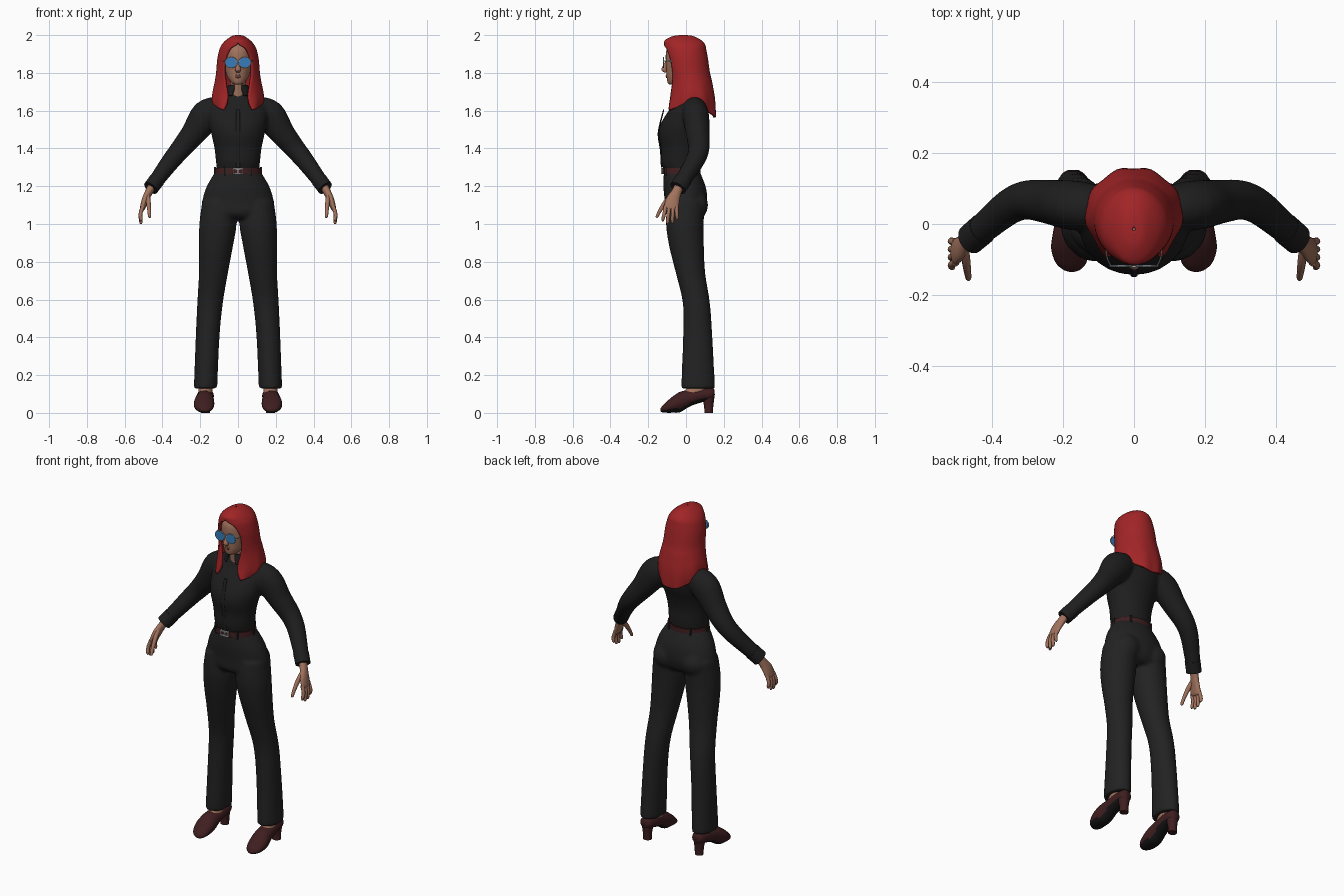
import bpy, bmesh, math
from mathutils import Vector

cube = bpy.data.objects.get("Cube")
if cube:
    bpy.data.objects.remove(cube, do_unlink=True)


def material(name, r, g, b):
    m = bpy.data.materials.new(name)
    m.use_nodes = True
    m.diffuse_color = (r, g, b, 1)
    m.node_tree.nodes["Principled BSDF"].inputs["Base Color"].default_value = (r, g, b, 1)
    return m


SHIRT = material("shirt black", .013, .013, .013)
PANTS = material("trouser black", .016, .016, .016)
SKIN = material("skin", .36, .17, .11)
HAIR = material("hair red", .36, .018, .02)
LEATHER = material("dark red leather", .05, .013, .014)
SOLE = material("sole black", .008, .008, .009)
LENS = material("lens blue", .04, .2, .48)
SILVER = material("silver", .5, .5, .5)
LIP = material("lip", .24, .09, .07)

UP, FORE = Vector((0, 0, 1)), Vector((0, 1, 0))


def smooth_rows(rows, steps):
    """Catmull-Rom interpolation through rows of numbers."""
    out = []
    for i in range(len(rows) - 1):
        quad = [rows[max(0, i - 1)], rows[i], rows[i + 1], rows[min(len(rows) - 1, i + 2)]]
        for k in range(steps):
            t = k / steps
            out.append([b + t / 2 * (c - a + t * (2 * a - 5 * b + 4 * c - d + t * (3 * (b - c) + d - a)))
                        for a, b, c, d in zip(*quad)])
    return out + [list(rows[-1])]


def tube(bm, rows, axis=None, steps=4, n=24):
    """Closed loft through rows (x, y, z, half width, half depth)."""
    rows = smooth_rows(rows, steps)
    pts = [Vector(r[:3]) for r in rows]
    rings = []
    for i, (p, r) in enumerate(zip(pts, rows)):
        t = axis or (pts[min(i + 1, len(pts) - 1)] - pts[max(i - 1, 0)]).normalized()
        u = (Vector((1, 0, 0)) - t * t.x).normalized()
        v = t.cross(u)
        angles = [math.tau * k / n for k in range(n)]
        rings.append([bm.verts.new(p + u * r[3] * math.cos(a) + v * r[4] * math.sin(a)) for a in angles])
    for a, b in zip(rings, rings[1:]):
        for k in range(n):
            bm.faces.new((a[k], a[(k + 1) % n], b[(k + 1) % n], b[k]))
    bm.faces.new(rings[0])
    bm.faces.new(rings[-1])


def finish(name, bm, mats, voxel=0, angle=50, fix=True):
    if fix:
        bmesh.ops.recalc_face_normals(bm, faces=bm.faces)
    me = bpy.data.meshes.new(name)
    bm.to_mesh(me)
    bm.free()
    for m in mats:
        me.materials.append(m)
    me.polygons.foreach_set("use_smooth", [True] * len(me.polygons))
    me.set_sharp_from_angle(angle=math.radians(angle))
    ob = bpy.data.objects.new(name, me)
    bpy.context.collection.objects.link(ob)
    if voxel:
        r = ob.modifiers.new("Blend", "REMESH")
        r.mode, r.voxel_size, r.use_smooth_shade = "VOXEL", voxel, True
        s = ob.modifiers.new("Soften", "SMOOTH")
        s.factor, s.iterations = .5, 4
    return ob


def part(name, rows, mat, **kw):
    bm = bmesh.new()
    tube(bm, rows, **kw)
    return finish(name, bm, [mat])


def box(name, loc, size, mat):
    bm = bmesh.new()
    bmesh.ops.create_cube(bm, size=1)
    for v in bm.verts:
        v.co = Vector(loc) + Vector(a * b for a, b in zip(v.co, size))
    return finish(name, bm, [mat])


def mirrored(rows, s):
    return [(s * r[0], *r[1:]) for r in rows]


def stack(rows):
    """Rows (z, y, half width, half depth) standing on the centre line."""
    return [(0, y, z, a, b) for z, y, a, b in rows]


def open_shell(name, rows, mat, thick, wave=0, n=56):
    """Shell open at the front: rows (z, y, half width, half depth, half gap)."""
    bm = bmesh.new()
    rings = []
    for z, cy, rx, ry, gap in smooth_rows(rows, 4):
        a0 = math.asin(min(1, max(0, gap) / rx))
        w = wave * min(1, max(0, (1.76 - z) / .13))
        ring = []
        for k in range(n + 1):
            t = a0 + (math.tau - 2 * a0) * k / n
            c = math.cos(t)
            f = 1 + .025 * w * math.cos(9 * t)
            drop = w * c * c * (.03 if c > 0 else .06)
            ring.append(bm.verts.new((rx * f * math.sin(t), cy - ry * f * c, z - drop)))
        rings.append(ring)
    for a, b in zip(rings, rings[1:]):
        for k in range(n):
            bm.faces.new((a[k], b[k], b[k + 1], a[k + 1]))
    bmesh.ops.remove_doubles(bm, verts=bm.verts, dist=.0004)
    ob = finish(name, bm, [mat], fix=False, angle=70)
    s = ob.modifiers.new("Thickness", "SOLIDIFY")
    s.thickness, s.offset = thick, -1


# Trousers: hips, seat and flared legs blended together
bm = bmesh.new()
tube(bm, stack([(1.29, -.025, .112, .092), (1.2, -.008, .166, .112), (1.12, 0, .19, .113),
                (1.06, -.005, .19, .105), (1.03, -.005, .16, .08)]), axis=UP)
leg = [(.1, 0, 1.12, .09, .1), (.106, -.006, 1.0, .099, .1), (.117, .003, .88, .09, .092),
       (.13, .024, .74, .077, .078), (.148, .055, .58, .068, .072), (.161, .062, .4, .063, .078),
       (.172, .064, .13, .062, .09)]
for s in (1, -1):
    tube(bm, mirrored(leg, s), axis=UP)
    tube(bm, mirrored([(.085, .05, 1.02, .02, .02), (.09, .055, 1.06, .065, .052),
                       (.09, .055, 1.12, .07, .06), (.085, .045, 1.19, .03, .03)], s), axis=UP)
finish("trousers", bm, [PANTS], voxel=.01)

# Shirt: torso and sleeves blended together
bm = bmesh.new()
tube(bm, stack([(1.28, -.025, .112, .092), (1.33, -.03, .117, .101), (1.4, -.03, .125, .102),
                (1.47, -.028, .14, .116), (1.53, -.012, .154, .122), (1.6, .015, .16, .107),
                (1.65, .03, .135, .085), (1.69, .028, .08, .066), (1.71, .02, .05, .05)]), axis=UP)
sleeve = [(.09, .045, 1.615, .065, .06), (.165, .052, 1.575, .084, .07), (.235, .062, 1.48, .067, .063),
          (.3, .068, 1.4, .056, .056), (.35, .05, 1.34, .05, .051), (.41, .002, 1.26, .043, .045),
          (.455, -.037, 1.2, .038, .042)]
for s in (1, -1):
    tube(bm, mirrored(sleeve, s))
finish("shirt", bm, [SHIRT], voxel=.009)
part("shirt_placket", [(0, -.118, 1.655 - .05, .01, .003), (0, -.137, 1.53, .01, .004),
                       (0, -.146, 1.47, .01, .004), (0, -.134, 1.39, .01, .004),
                       (0, -.129, 1.3, .01, .004)], SHIRT, n=8)
open_shell("collar", [(1.735, -.002, .054, .062, .02), (1.71, .003, .064, .073, .022),
                      (1.68, .008, .074, .088, .034)], SHIRT, .006)

# Belt with buckle and loops
part("belt", stack([(1.264, -.025, .123, .101), (1.296, -.025, .119, .101)]), LEATHER, axis=UP, steps=1, n=40)
for z in (-.013, .013):
    box("buckle_bar", (0, -.129, 1.28 + z), (.054, .008, .007), SILVER)
for x in (-.024, 0, .024):
    box("buckle_post", (x, -.129, 1.28), (.007, .008, .03), SILVER)
for a in (-145, -90, -35, 35, 90, 145):
    t = math.radians(a)
    box("belt_loop", (.121 * math.sin(t), -.025 + .101 * math.cos(t), 1.28), (.011, .011, .045), PANTS)

# Head, neck and face
part("neck", stack([(1.62, .01, .05, .05), (1.7, 0, .042, .045), (1.78, -.005, .045, .05)]), SKIN, axis=UP)
part("head", stack([(1.738, -.066, .014, .018), (1.746, -.06, .032, .036), (1.775, -.038, .054, .064),
                    (1.81, -.02, .067, .084), (1.86, -.01, .077, .097), (1.92, -.008, .074, .096),
                    (1.96, -.006, .05, .07)]), SKIN, axis=UP, n=32)
part("nose", [(0, -.1, 1.865, .006, .006), (0, -.11, 1.84, .01, .012), (0, -.116, 1.815, .015, .015),
              (0, -.106, 1.802, .009, .008)], SKIN, axis=UP, n=14)
for z in (1.787, 1.779):
    part("lip", [(-.021, -.092, 1.783, .001, .001), (-.008, -.101, z, .005, .005),
                 (.008, -.101, z, .005, .005), (.021, -.092, 1.783, .001, .001)],
         LIP, axis=Vector((.999, .04, 0)).normalized(), n=10)

# Long hair framing the face
open_shell("hair", [(2.0, -.015, .004, .004, 0), (1.996, -.015, .03, .05, 0), (1.975, -.016, .062, .094, 0),
                    (1.952, -.008, .084, .108, .004), (1.925, -.004, .098, .111, .045),
                    (1.87, .004, .11, .113, .07), (1.8, .014, .116, .113, .075), (1.75, .024, .124, .116, .067),
                    (1.7, .03, .134, .124, .056), (1.66, .028, .137, .131, .06),
                    (1.625, .022, .132, .138, .078)], HAIR, .014, wave=1)

for s in (1, -1):
    # Sunglasses
    part("lens", [(s * .036, -.122, 1.855, .031, .027), (s * .036, -.116, 1.855, .031, .027)],
         LENS, axis=FORE, steps=1)
    bpy.ops.mesh.primitive_torus_add(major_radius=.03, minor_radius=.0025, major_segments=28, minor_segments=6,
                                     location=(s * .036, -.119, 1.855), rotation=(math.pi / 2, 0, 0))
    rim = bpy.context.object
    rim.name, rim.scale = "glasses_rim", (1.05, .92, 1)
    rim.data.materials.append(SILVER)
    bpy.ops.object.shade_smooth()
    part("glasses_arm", [(s * .066, -.118, 1.862, .002, .003), (s * .078, -.085, 1.862, .002, .003),
                         (s * .082, 0, 1.858, .002, .003)], SILVER, axis=FORE, n=8)

    # Cuff and hand
    part("cuff", mirrored([(.428, -.014, 1.235, .042, .046), (.462, -.043, 1.19, .041, .045)], s), SHIRT, steps=1)
    bm = bmesh.new()
    tube(bm, mirrored([(.455, -.036, 1.2, .022, .026), (.474, -.052, 1.165, .02, .027),
                       (.492, -.07, 1.125, .018, .037), (.505, -.079, 1.085, .014, .038),
                       (.508, -.081, 1.075, .008, .03)], s), n=18)
    for i in range(4):
        base, tip, low = -.108 + .019 * i, -.122 + .025 * i, (1.015, 1.0, 1.004, 1.022)[i]
        tube(bm, mirrored([(.503, base, 1.095, .011, .011), (.516, (base + tip) / 2, 1.055, .01, .01),
                           (.514, tip, low + .012, .009, .009), (.512, tip, low, .004, .004)], s), n=10)
    tube(bm, mirrored([(.478, -.07, 1.155, .012, .014), (.474, -.108, 1.115, .012, .014),
                       (.47, -.138, 1.07, .01, .01), (.468, -.153, 1.04, .008, .008),
                       (.468, -.156, 1.033, .003, .003)], s), n=10)
    finish("hand", bm, [SKIN])

    # Foot and heeled shoe, with a black sole on faces that look down
    part("ankle", mirrored([(.172, .075, .2, .036, .04), (.172, .065, .13, .038, .045),
                            (.174, .03, .085, .036, .05)], s), SKIN)
    bm = bmesh.new()
    tube(bm, mirrored([(.172, .152, .1, .016, .022), (.172, .135, .1, .036, .034), (.172, .08, .093, .044, .038),
                       (.175, .02, .078, .046, .044), (.178, -.03, .058, .052, .054),
                       (.18, -.07, .044, .054, .043), (.178, -.108, .028, .044, .027),
                       (.176, -.128, .019, .026, .015), (.176, -.135, .016, .008, .006)], s), axis=FORE)
    bmesh.ops.recalc_face_normals(bm, faces=bm.faces)
    for f in bm.faces:
        if f.normal.z < -.6:
            f.material_index = 1
    finish("shoe", bm, [LEATHER, SOLE])
    part("shoe_heel", mirrored([(.172, .12, 0, .025, .023), (.172, .12, .04, .026, .025),
                                (.172, .117, .1, .036, .036)], s), LEATHER, axis=UP)

box("glasses_bridge", (0, -.12, 1.862), (.016, .005, .005), SILVER)
